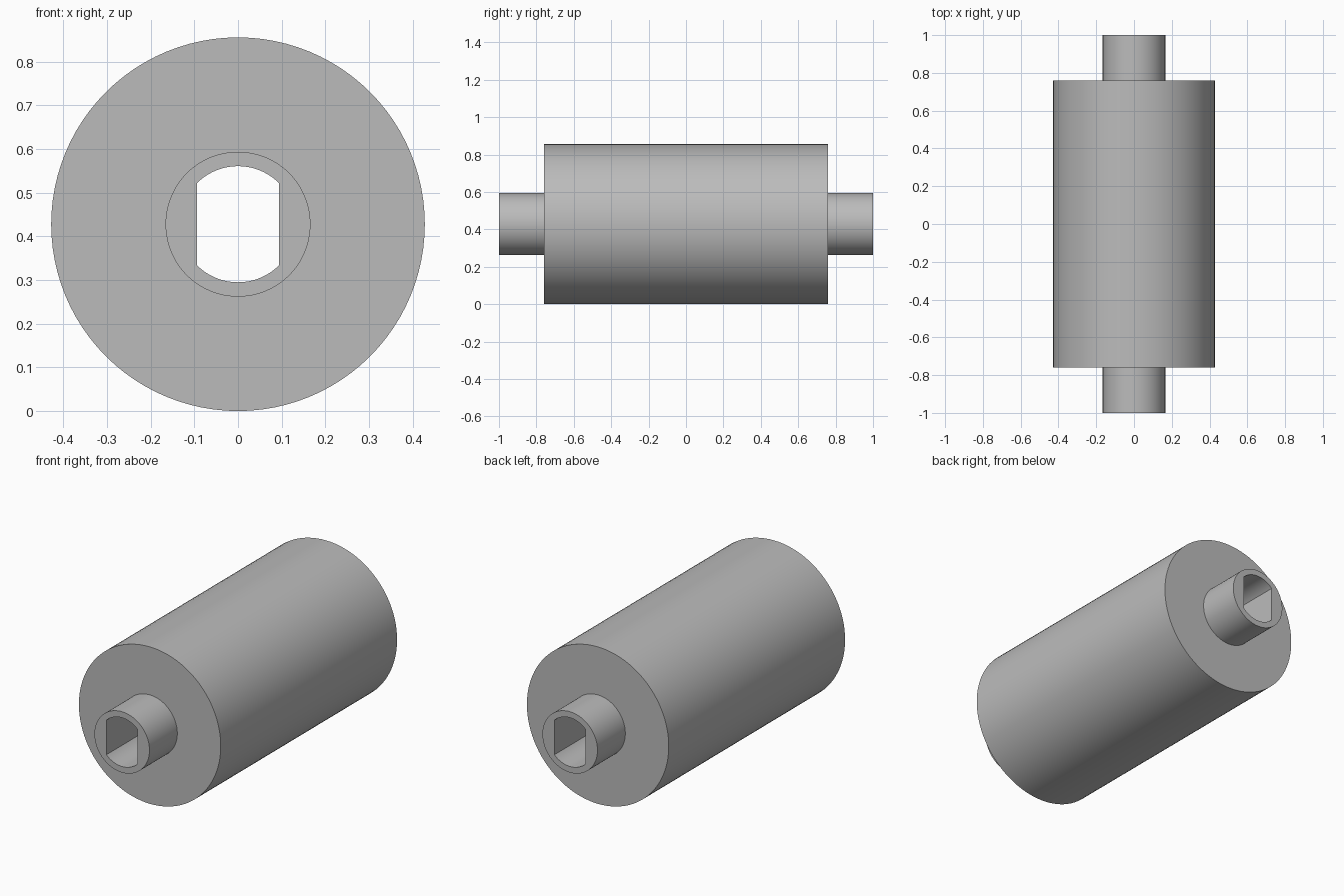
import bpy
import bmesh
import math

if "Cube" in bpy.data.objects:
    bpy.data.objects.remove(bpy.data.objects["Cube"], do_unlink=True)

SIDES = 96
RADIUS = 0.428      # roller drum, also the axis height
SHAFT = 0.166       # end journals
BORE = 0.133        # through hole with two flats
DRUM_END = 0.76
SHAFT_END = 1.0

grey = bpy.data.materials.new("grey metal")
grey.use_nodes = True
grey.diffuse_color = (0.5, 0.5, 0.5, 1)
grey.node_tree.nodes["Principled BSDF"].inputs["Base Color"].default_value = (0.5, 0.5, 0.5, 1)


def ring(bm, radius, y, flats=False):
    """Circle of vertices around the y axis, optionally with flat left and right sides."""
    verts = []
    for i in range(SIDES):
        a = 2 * math.pi * i / SIDES
        x, z = math.cos(a), math.sin(a)
        if flats:
            scale = min(1, math.sqrt(0.5) / max(abs(x), 1e-6))
            x, z = x * scale, z * scale
        verts.append(bm.verts.new((radius * x, y, radius * z)))
    return verts


# Stepped roller: closed loop of rings from the front bore, over the drum, back through the bore
bm = bmesh.new()
rings = [
    ring(bm, BORE, -SHAFT_END, flats=True),
    ring(bm, SHAFT, -SHAFT_END),
    ring(bm, SHAFT, -DRUM_END),
    ring(bm, RADIUS, -DRUM_END),
    ring(bm, RADIUS, DRUM_END),
    ring(bm, SHAFT, DRUM_END),
    ring(bm, SHAFT, SHAFT_END),
    ring(bm, BORE, SHAFT_END, flats=True),
]
for k, a in enumerate(rings):
    b = rings[(k + 1) % len(rings)]
    for i in range(SIDES):
        j = (i + 1) % SIDES
        bm.faces.new((a[i], a[j], b[j], b[i]))
bmesh.ops.recalc_face_normals(bm, faces=bm.faces[:])

mesh = bpy.data.meshes.new("roller")
bm.to_mesh(mesh)
bm.free()
mesh.materials.append(grey)
roller = bpy.data.objects.new("roller", mesh)
roller.location.z = RADIUS
bpy.context.collection.objects.link(roller)

# Smooth round walls, crisp rims and bore corners
bpy.ops.object.select_all(action="DESELECT")
roller.select_set(True)
bpy.context.view_layer.objects.active = roller
bpy.ops.object.shade_smooth_by_angle(angle=math.radians(30))
